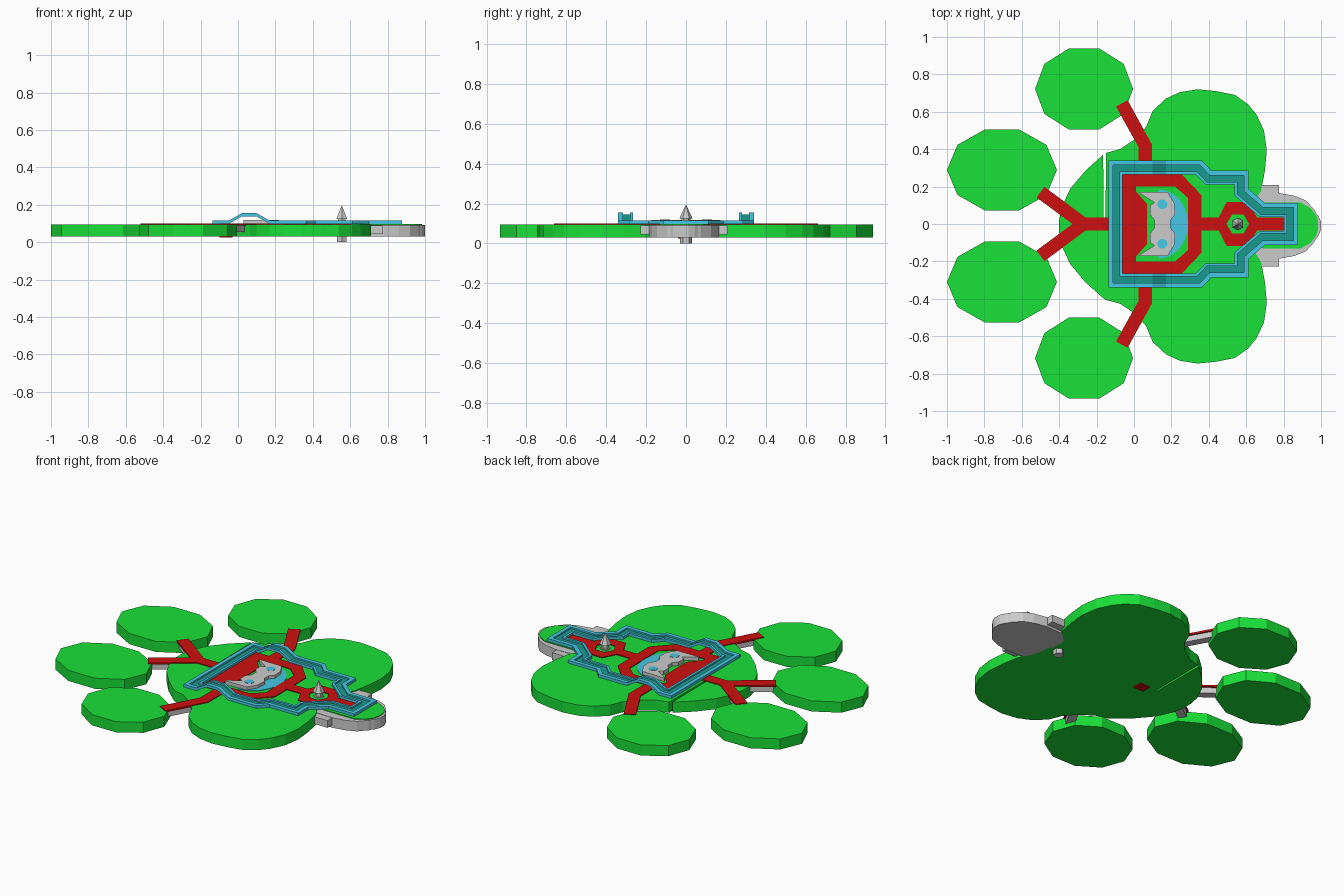
import bpy, bmesh, math
from mathutils import Vector

if "Cube" in bpy.data.objects:
    bpy.data.objects.remove(bpy.data.objects["Cube"])


def mat(name, rgb):
    m = bpy.data.materials.new(name)
    m.diffuse_color = (*rgb, 1)
    m.use_nodes = True
    m.node_tree.nodes["Principled BSDF"].inputs["Base Color"].default_value = m.diffuse_color
    return m


GREEN = mat("green", (0.01, 0.75, 0.04))
RED = mat("red", (0.62, 0.005, 0.005))
CYAN = mat("cyan", (0.06, 0.58, 0.78))
TEAL = mat("teal", (0.01, 0.33, 0.27))


def finish(bm, name, material):
    bmesh.ops.recalc_face_normals(bm, faces=bm.faces)
    me = bpy.data.meshes.new(name)
    bm.to_mesh(me)
    bm.free()
    ob = bpy.data.objects.new(name, me)
    bpy.context.collection.objects.link(ob)
    if material:
        me.materials.append(material)
    return ob


def slab(name, pts, z0, z1, material=None):
    """Flat outline extruded from z0 to z1."""
    bm = bmesh.new()
    f = bm.faces.new([bm.verts.new((x, y, z0)) for x, y in pts])
    r = bmesh.ops.extrude_face_region(bm, geom=[f])
    for v in r["geom"]:
        if isinstance(v, bmesh.types.BMVert):
            v.co.z = z1
    big = [f for f in bm.faces if len(f.verts) > 4]
    bmesh.ops.triangulate(bm, faces=big)
    return finish(bm, name, material)


def offset(path, d, closed):
    """Mitred sideways offset of a path, keeping z."""
    n, out = len(path), []
    for i, p in enumerate(path):
        dirs = []
        for a, b in ((i - 1, i), (i, i + 1)):
            if closed or (a >= 0 and b < n):
                dirs.append((Vector(path[b % n]) - Vector(path[a % n])).xy.normalized())
        ns = [Vector((-t.y, t.x)) for t in dirs]
        m = sum(ns, Vector((0, 0))).normalized()
        k = d / m.dot(ns[0])
        out.append((p[0] + m.x * k, p[1] + m.y * k, p[2]))
    return out


def sweep(name, path, d0, d1, h, material=None, closed=False):
    """Rectangular bar along a path, between offsets d0 and d1, h tall."""
    a, b = offset(path, d0, closed), offset(path, d1, closed)
    bm = bmesh.new()
    rows = [[bm.verts.new(v) for v in (p, q, (q[0], q[1], q[2] + h), (p[0], p[1], p[2] + h))]
            for p, q in zip(a, b)]
    n = len(rows)
    for i in range(n if closed else n - 1):
        r, s = rows[i], rows[(i + 1) % n]
        for j in range(4):
            k = (j + 1) % 4
            bm.faces.new((r[j], r[k], s[k], s[j]))
    if not closed:
        bm.faces.new(rows[0])
        bm.faces.new(rows[-1])
    return finish(bm, name, material)


def ring(name, outer, inner, z0, z1, material):
    """Flat frame between two outlines with the same point count."""
    bm = bmesh.new()
    L = [[bm.verts.new((x, y, z)) for x, y in o] for o, z in
         ((outer, z0), (outer, z1), (inner, z1), (inner, z0))]
    n = len(outer)
    for j in range(4):
        for i in range(n):
            k = (i + 1) % n
            bm.faces.new((L[j][i], L[j][k], L[(j + 1) % 4][k], L[(j + 1) % 4][i]))
    return finish(bm, name, material)


def oval(cx, cy, rx, ry, n):
    return [(cx + rx * math.cos(math.tau * i / n), cy + ry * math.sin(math.tau * i / n)) for i in range(n)]


def mirrored(half, c=0.0):
    """Closes a half outline by mirroring it across y = c."""
    return half + [(x, 2 * c - y) for x, y in reversed(half)]


# Four outlying pads
for i, (x, y, rx) in enumerate([(-.267, .722, .262), (-.706, .289, .294),
                                (-.706, -.31, .294), (-.267, -.717, .262)]):
    slab(f"pad_{i}", oval(x, y, rx, .228, 10), .03, .096, GREEN)

# Main island, heart shaped, with a narrow slit on one side
head_side = [(.62, .03), (.64, .11), (.68, .18)]
lobe = [(.7, .285), (.71, .395), (.695, .5), (.655, .585), (.61, .64), (.54, .69), (.44, .71),
        (.34, .72), (.245, .705), (.17, .67), (.1, .605), (.065, .52), (0, .45), (-.075, .4), (-.15, .38)]
tail = [(-.165, .37), (-.26, .285), (-.34, .19), (-.385, .095), (-.4, .02)]
slit = [(-.152, 0), (-.162, 0)]
upper = head_side + lobe + slit + tail
lower = [(x, -.026 - y) for x, y in reversed(head_side + lobe + tail)]
slab("island", upper + lower, .03, .096, GREEN)

# Grey front lobe with side flaps and green cap
slab("front_lobe", mirrored([(.6, .1), (.66, .16), (.78, .165), (.86, .15), (.92, .125), (.965, .075),
                             (.99, .025)], -.01) , .03, .092)
slab("front_lobe_tip", mirrored([(.95, .085), (.985, .045), (1, .012)], -.01), .03, .092)
slab("front_cap", mirrored([(.6, .1), (.7, .115), (.89, .115), (.945, .085), (.975, .045), (.985, .01)], -.008),
     .09, .097, GREEN)
for s in (1, -1):
    slab(f"front_flap_{s}", [(.64, -.01 + s * .1), (.775, -.01 + s * .1), (.775, -.01 + s * .218),
                             (.655, -.01 + s * .218)], .045, .09)

# Red paths
W = .035
for s in (1, -1):
    sweep(f"side_path_{s}", [(-.065, s * .645, .09), (.06, s * .418, .09), (.06, s * .25, .09)], -W, W, .011, RED)
    sweep(f"side_path_support_{s}", [(-.06, s * .635, .055), (.06, s * .418, .055)], -.025, .025, .035)
    sweep(f"rear_fork_{s}", [(-.5, s * .17, .09), (-.27, 0, .09), (-.2, 0, .09)], -W, W, .011, RED)
    sweep(f"rear_fork_support_{s}", [(-.49, s * .16, .055), (-.29, s * .015, .055)], -.025, .025, .035)
sweep("rear_path", [(-.28, 0, .09), (.03, 0, .09)], -W, W, .011, RED)
sweep("rear_path_foot", [(-.1, -.01, .024), (-.03, -.01, .024)], -.03, .03, .07, RED)
ring("courtyard_path",
     mirrored([(.36, .08), (.36, .155), (.25, .27), (-.065, .27), (-.065, .16), (-.065, .1)]),
     mirrored([(.288, .08), (.288, .14), (.22, .2), (.01, .2), (.01, .175), (.07, .107)]), .09, .101, RED)
ring("hex_path", oval(.555, 0, .12, .135, 6), oval(.555, 0, .06, .06, 6), .09, .101, RED)
sweep("link_path", [(.35, 0, .09), (.46, 0, .09)], -W, W, .011, RED)
sweep("front_path", [(.64, 0, .09), (.81, 0, .09)], -W, W, .011, RED)

# Raised channel: teal bed between cyan rims, arching over the side paths
ZW = .098
half = [(.877, .112, 0), (.7, .112, 0), (.613, .187, 0), (.613, .285, 0), (.415, .285, 0), (.363, .34, 0),
        (.17, .34, 0), (.1, .34, .04), (.02, .34, .04), (-.05, .34, 0), (-.137, .34, 0)]
loop = [(x, y, ZW + z) for x, y, z in half]
loop += [(x, -y, z) for x, y, z in reversed(loop)]
sweep("channel_bed", loop, .01, .065, .008, TEAL, True)
sweep("channel_outer_rim", loop, 0, .025, .017, CYAN, True)
sweep("channel_inner_rim", loop, .06, .075, .017, CYAN, True)

# Pond and twin-finned grey statue with blue eyes
slab("pond", [(.13 + .16 * math.cos(a), .185 * math.sin(a)) for a in
              [math.radians(-90 + 15 * i) for i in range(13)]], .09, .099, CYAN)
slab("statue", mirrored([(.195, .02), (.22, .05), (.215, .115), (.18, .17), (.03, .172), (.03, .165),
                         (.085, .13), (.11, .115), (.085, .1), (.085, .05), (.11, .02)]), .095, .118)
for s in (1, -1):
    slab(f"statue_eye_{s}", oval(.152, s * .105, .027, .027, 10), .11, .12, CYAN)

# Hexagonal spike with a peg passing through the island
for name, r0, r1, z0, z1 in [("spike_peg", .03, .03, 0, .1), ("spike_stem", .022, .022, .1, .135),
                             ("spike_tip", .033, 0, .125, .196)]:
    bpy.ops.mesh.primitive_cone_add(vertices=6, radius1=r0, radius2=r1, depth=z1 - z0,
                                    location=(.555, 0, (z0 + z1) / 2))
    bpy.context.object.name = name
